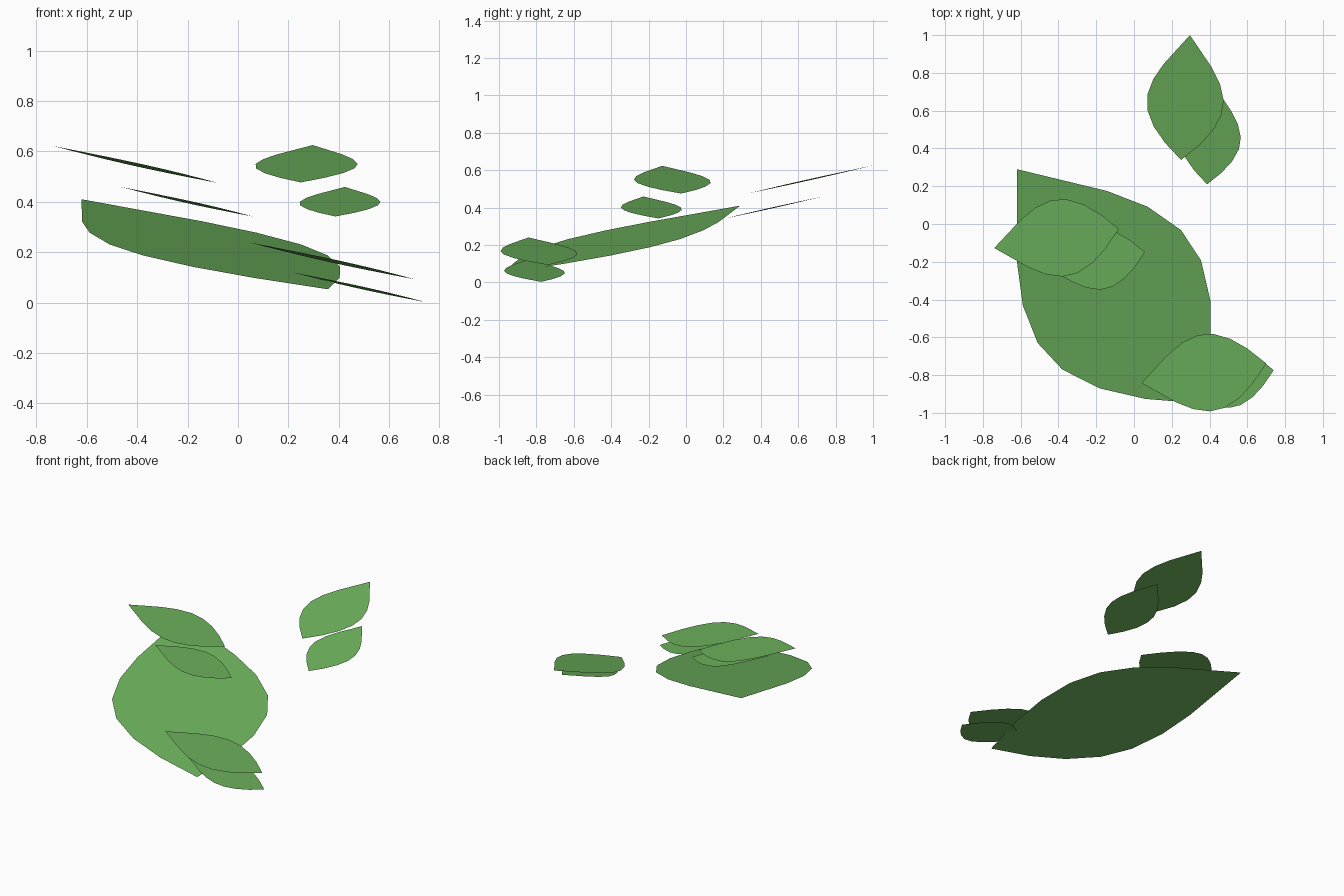
import bpy
import bmesh
from mathutils import Vector

cube = bpy.data.objects.get("Cube")
if cube:
    bpy.data.objects.remove(cube, do_unlink=True)

# One flat leaf green
green = bpy.data.materials.new("leaf_green")
green.use_nodes = True
colour = (0.147, 0.434, 0.105, 1.0)
green.diffuse_color = colour
bsdf = green.node_tree.nodes["Principled BSDF"]
bsdf.inputs["Base Color"].default_value = colour
bsdf.inputs["Roughness"].default_value = 0.9

# Half outline of a leaf: (distance along midrib, half width), per unit length
PROFILE = [(0.244, 0.192), (0.371, 0.267), (0.501, 0.306),
           (0.622, 0.296), (0.750, 0.236), (0.872, 0.138)]


def leaf(name, high, low):
    """Flat leaf blade between its raised tip and its lowered tip."""
    high, low = Vector(high), Vector(low)
    axis = low - high
    flat = Vector((axis.x, axis.y, 0))
    side = Vector((-flat.y, flat.x, 0))      # level, across the midrib
    bm = bmesh.new()
    tip, end = bm.verts.new(high), bm.verts.new(low)
    left = [bm.verts.new(high + axis * u + side * v) for u, v in PROFILE]
    right = [bm.verts.new(high + axis * u - side * v) for u, v in PROFILE]
    # Strips across the blade, closed by a triangle at each tip
    bm.faces.new((tip, right[0], left[0]))
    for i in range(len(PROFILE) - 1):
        bm.faces.new((left[i], right[i], right[i + 1], left[i + 1]))
    bm.faces.new((left[-1], right[-1], end))
    for face in bm.faces:
        face.normal_update()
        if face.normal.z < 0:
            face.normal_flip()
    mesh = bpy.data.meshes.new(name)
    bm.to_mesh(mesh)
    bm.free()
    mesh.materials.append(green)
    obj = bpy.data.objects.new(name, mesh)
    bpy.context.collection.objects.link(obj)
    return obj


# Large central leaf
leaf("large_leaf", (-0.62, 0.29, 0.41), (0.357, -0.95, 0.053))

# Three pairs of small leaves, each with a bigger upper and a smaller lower one
leaf("back_upper_leaf", (0.296, 1.0, 0.625), (0.249, 0.339, 0.477))
leaf("back_lower_leaf", (0.424, 0.732, 0.459), (0.387, 0.210, 0.342))
leaf("right_upper_leaf", (-0.74, -0.127, 0.623), (-0.08, -0.026, 0.475))
leaf("right_lower_leaf", (-0.465, -0.228, 0.459), (0.058, -0.148, 0.342))
leaf("front_upper_leaf", (0.04, -0.842, 0.24), (0.70, -0.738, 0.093))
leaf("front_lower_leaf", (0.217, -0.852, 0.12), (0.74, -0.774, 0.003))
